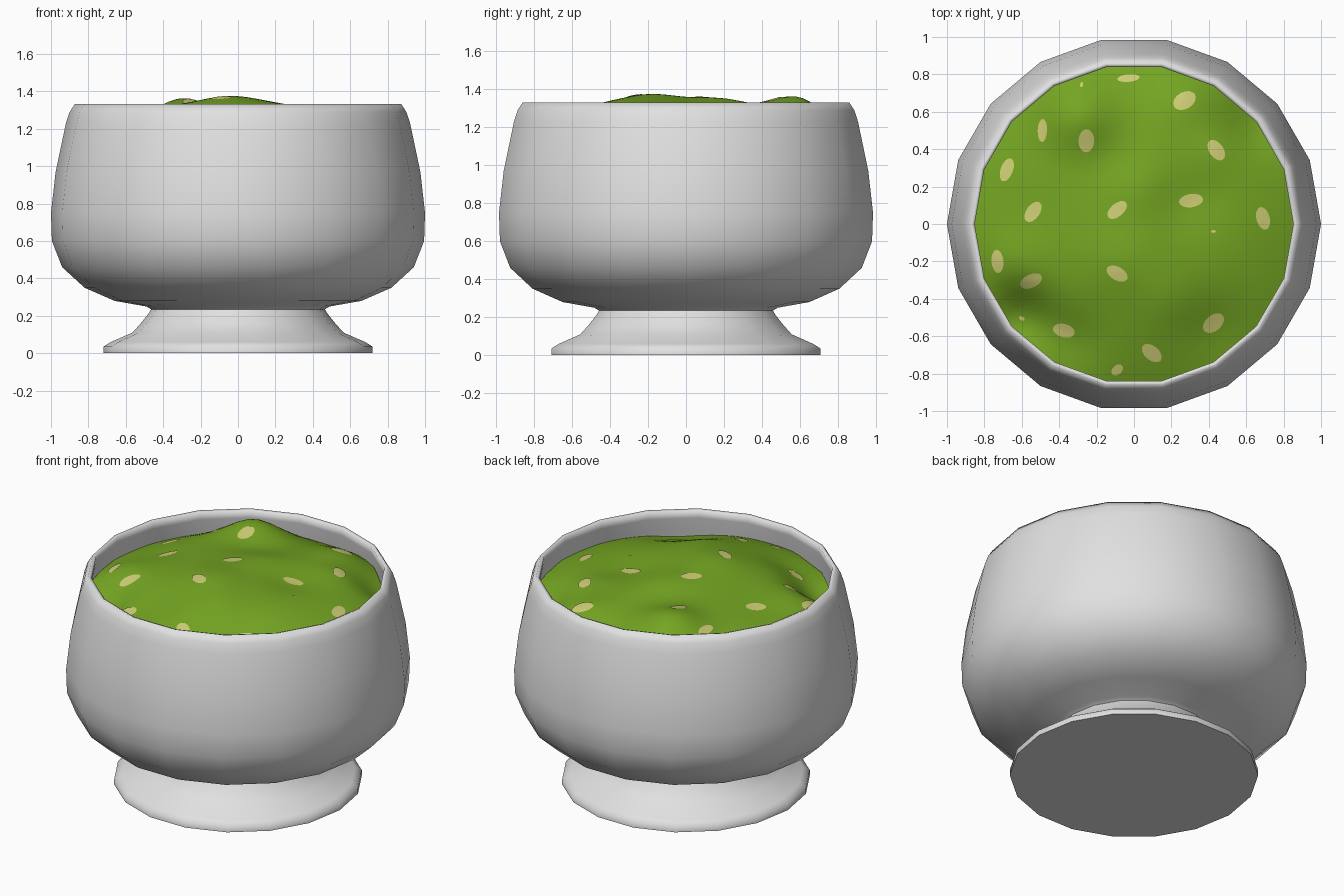
import bpy, bmesh, math
from math import sin, cos, pi, radians, exp

if "Cube" in bpy.data.objects:
    bpy.data.objects.remove(bpy.data.objects["Cube"])

SIDES = 18


def material(name, rgb):
    m = bpy.data.materials.new(name)
    m.diffuse_color = (*rgb, 1)
    m.use_nodes = True
    m.node_tree.nodes["Principled BSDF"].inputs["Base Color"].default_value = m.diffuse_color
    return m


WHITE = material("glazed white", (0.75, 0.75, 0.75))
GREEN = material("dip green", (0.175, 0.375, 0.016))
CREAM = material("pale yellow", (0.62, 0.62, 0.18))


def finish(name, bm, mat, angle):
    mesh = bpy.data.meshes.new(name)
    bm.to_mesh(mesh)
    bm.free()
    mesh.materials.append(mat)
    ob = bpy.data.objects.new(name, mesh)
    bpy.context.collection.objects.link(ob)
    bpy.ops.object.select_all(action='DESELECT')
    ob.select_set(True)
    bpy.context.view_layer.objects.active = ob
    bpy.ops.object.shade_smooth_by_angle(angle=radians(angle))
    return ob


def bridge(bm, a, b):
    n = len(a)
    for i in range(n):
        j = (i + 1) % n
        bm.faces.new((a[i], a[j], b[j], b[i]))


# Footed bowl: one lathed profile with 18 sides
profile = [(0.72, 0), (0.72, 0.035), (0.68, 0.06), (0.565, 0.11), (0.52, 0.16),
           (0.48, 0.21), (0.465, 0.235), (0.49, 0.25), (0.66, 0.28), (0.82, 0.35),
           (0.94, 0.46), (0.995, 0.60), (1.0, 0.75), (0.975, 0.97), (0.92, 1.23),
           (0.90, 1.29), (0.873, 1.332), (0.852, 1.325), (0.855, 1.28),
           (0.87, 1.20), (0.89, 1.05)]
bm = bmesh.new()
rings = [[bm.verts.new((r * cos(2 * pi * i / SIDES), r * sin(2 * pi * i / SIDES), z))
          for i in range(SIDES)] for r, z in profile]
for a, b in zip(rings, rings[1:]):
    bridge(bm, a, b)
bm.faces.new(rings[0][::-1])
finish("bowl", bm, WHITE, 82)

# Lumpy dip surface: dome plus bumps and dents (x, y, height, spread)
lumps = [(-0.31, 0.60, 0.105, 0.14), (-0.05, -0.20, 0.035, 0.14), (0.02, 0.2, 0.02, 0.12),
         (-0.60, -0.50, -0.12, 0.11), (0.66, 0.56, -0.07, 0.11), (-0.35, -0.62, -0.05, 0.12),
         (0.30, 0.12, -0.03, 0.13), (0.44, -0.58, -0.04, 0.14), (-0.55, 0.06, -0.015, 0.12),
         (0.27, 0.66, 0.045, 0.12), (-0.68, -0.20, 0.02, 0.09), (0.15, -0.42, 0.02, 0.12),
         (0.43, 0.38, 0.02, 0.10), (-0.12, 0.35, -0.02, 0.12)]


def edge_radius(t):
    half = pi / SIDES
    return 0.868 * cos(half) / cos(t % (2 * half) - half)


def height(x, y):
    r = math.hypot(x, y) / 0.868
    z = 1.18 + 0.165 * (1 - r ** 2.3)
    for lx, ly, h, s in lumps:
        z += h * exp(-((x - lx) ** 2 + (y - ly) ** 2) / (2 * s * s))
    return z


bm = bmesh.new()
SEG, RINGS = 72, 24
rings = []
for k in range(1, RINGS + 1):
    ring = []
    for i in range(SEG):
        t = 2 * pi * i / SEG
        r = edge_radius(t) * k / RINGS
        x, y = r * cos(t), r * sin(t)
        ring.append(bm.verts.new((x, y, height(x, y))))
    rings.append(ring)
for a, b in zip(rings, rings[1:]):
    bridge(bm, b, a)
centre = bm.verts.new((0, 0, height(0, 0)))
for i in range(SEG):
    bm.faces.new((centre, rings[0][i], rings[0][(i + 1) % SEG]))
for f in bm.faces:
    f.normal_update()
    if f.normal.z < 0:
        f.normal_flip()
finish("dip", bm, GREEN, 60)

# Pale flecks lying on the dip: x, y, half length, half width, angle
flecks = [(-0.03, 0.78, .06, .02, 5), (-0.49, 0.50, .062, .025, 88), (-0.255, 0.445, .062, .042, 88),
          (-0.68, 0.29, .065, .033, 70), (-0.54, 0.065, .062, .036, 55), (-0.09, 0.075, .062, .035, 40),
          (0.305, 0.125, .065, .036, 8), (0.27, 0.66, .065, .045, 30), (0.44, 0.395, .062, .038, 125),
          (0.69, 0.03, .062, .036, 105), (-0.73, -0.20, .062, .032, 95), (-0.55, -0.305, .062, .036, 25),
          (-0.09, -0.265, .062, .036, 150), (-0.375, -0.57, .06, .036, 165), (0.425, -0.53, .065, .042, 40),
          (0.095, -0.69, .062, .038, 140), (-0.09, -0.78, .035, .025, 40), (-0.28, 0.745, .014, .008, 80),
          (-0.6, -0.505, .018, .01, 150), (0.425, -0.04, .014, .007, 0)]
LIFT = 0.004
bm = bmesh.new()
for fx, fy, a, b, deg in flecks:
    ca, sa = cos(radians(deg)), sin(radians(deg))
    mid = bm.verts.new((fx, fy, height(fx, fy) + LIFT))
    loops = []
    for s in (0.5, 1):
        loop = []
        for i in range(16):
            u, v = a * s * cos(2 * pi * i / 16), b * s * sin(2 * pi * i / 16)
            x, y = fx + u * ca - v * sa, fy + u * sa + v * ca
            loop.append(bm.verts.new((x, y, height(x, y) + LIFT)))
        loops.append(loop)
    for i in range(16):
        bm.faces.new((mid, loops[0][i], loops[0][(i + 1) % 16]))
    bridge(bm, loops[1], loops[0])
for f in bm.faces:
    f.normal_update()
    if f.normal.z < 0:
        f.normal_flip()
finish("flecks", bm, CREAM, 60)
